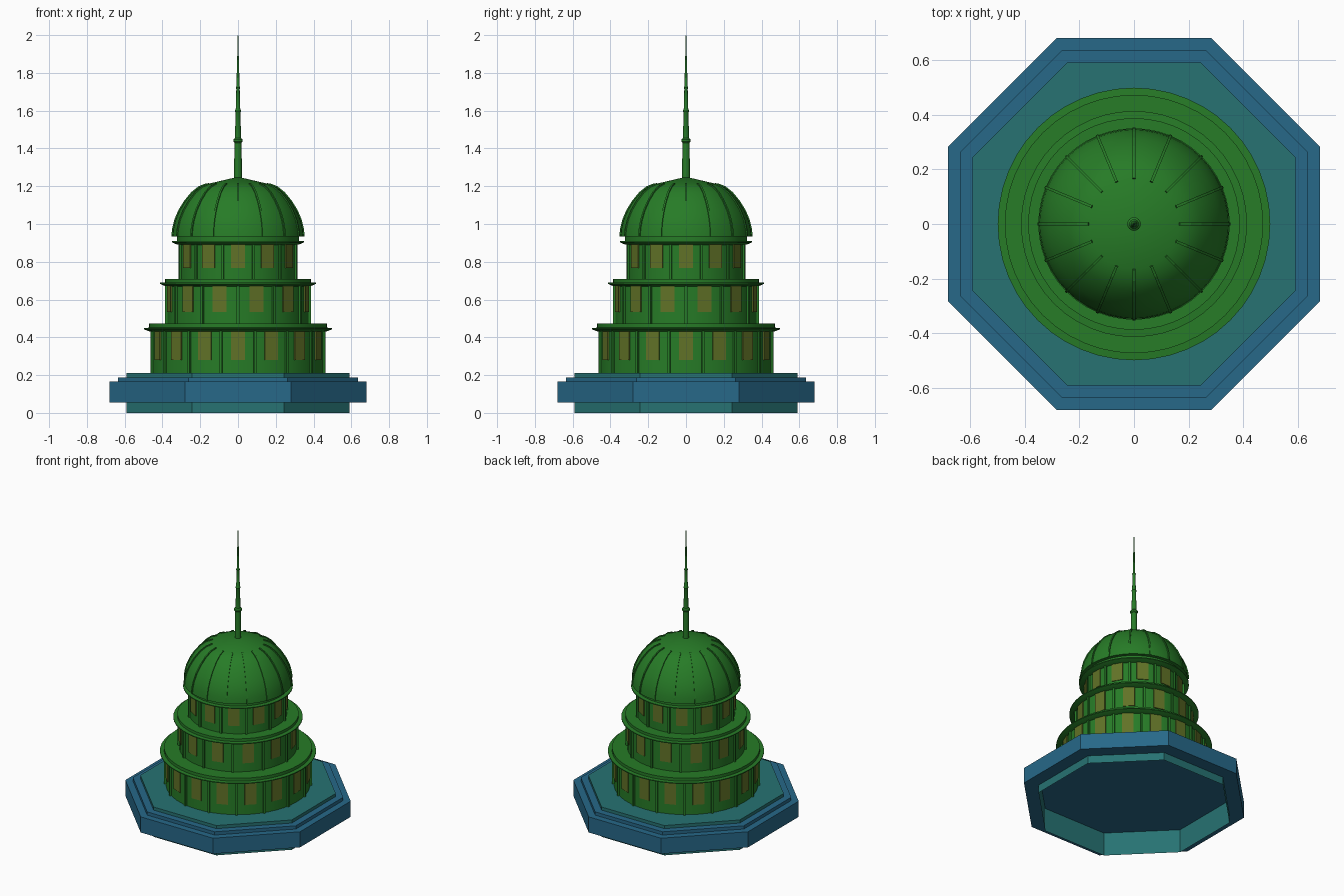
import bpy, bmesh
from math import sin, cos, pi, radians
from mathutils import Matrix, Vector

if "Cube" in bpy.data.objects:
    bpy.data.objects.remove(bpy.data.objects["Cube"])


def material(name, rgb):
    m = bpy.data.materials.new(name)
    m.diffuse_color = (*rgb, 1)
    m.use_nodes = True
    m.node_tree.nodes["Principled BSDF"].inputs["Base Color"].default_value = m.diffuse_color
    return m


GREEN = material("green", (0.02, 0.20, 0.02))
BLUE = material("blue", (0.02, 0.14, 0.25))
TEAL = material("teal", (0.02, 0.17, 0.17))
OLIVE = material("olive", (0.12, 0.17, 0.02))


def finish(name, bm, mat, smooth=0):
    me = bpy.data.meshes.new(name)
    bmesh.ops.recalc_face_normals(bm, faces=bm.faces)
    bm.to_mesh(me)
    bm.free()
    me.materials.append(mat)
    ob = bpy.data.objects.new(name, me)
    bpy.context.collection.objects.link(ob)
    if smooth:
        bpy.ops.object.select_all(action='DESELECT')
        ob.select_set(True)
        bpy.context.view_layer.objects.active = ob
        bpy.ops.object.shade_smooth_by_angle(angle=radians(smooth))
    return ob


def lathe(name, profile, sides, mat, turn=0.0, smooth=0):
    """Revolve (radius, z) points around the z axis."""
    bm = bmesh.new()
    rings = []
    for r, z in profile:
        if r == 0:
            rings.append([bm.verts.new((0, 0, z))] * sides)
        else:
            rings.append([bm.verts.new((r * cos(turn + 2 * pi * i / sides),
                                        r * sin(turn + 2 * pi * i / sides), z))
                          for i in range(sides)])
    for a, b in zip(rings, rings[1:]):
        for i in range(sides):
            j = (i + 1) % sides
            bm.faces.new(list(dict.fromkeys((a[i], a[j], b[j], b[i]))))
    return finish(name, bm, mat, smooth)


def box_ring(name, count, offset, radius, size, z, mat):
    """Boxes of (depth, width, height) spaced evenly round a circle."""
    bm = bmesh.new()
    for i in range(count):
        m = (Matrix.Rotation(-pi / 2 + 2 * pi * (i + offset) / count, 4, 'Z')
             @ Matrix.Translation((radius, 0, z)) @ Matrix.Diagonal((*size, 1)))
        bmesh.ops.create_cube(bm, size=1, matrix=m)
    return finish(name, bm, mat)


# stepped octagonal base, hollow underneath
K = 1 / cos(pi / 8)


def octagon(name, profile, mat):
    return lathe(name, [(r * K, z) for r, z in profile], 8, mat, pi / 8)


octagon("base_core", [(0.59, 0), (0.59, 0.21), (0, 0.21)], TEAL)
octagon("base_lower_step", [(0.59, 0.055), (0.68, 0.055), (0.68, 0.165), (0.59, 0.165)], BLUE)
octagon("base_upper_step", [(0, 0.165), (0.635, 0.165), (0.635, 0.188), (0.59, 0.188)], BLUE)

# three round storeys: wall radius, bottom, rim height, top, window count, window offset
TIERS = [("lower", 0.46, 0.21, 0.445, 0.472, 16, 0.0),
         ("middle", 0.375, 0.47, 0.685, 0.71, 12, 0.5),
         ("upper", 0.312, 0.71, 0.905, 0.935, 12, 0.0)]
for name, r, z0, zr, z1, n, off in TIERS:
    lathe(name + "_wall", [(r, z0), (r, zr), (r, z1 - 0.002)], 48, GREEN, 0, 30)
    # thin projecting rim with a low parapet above it
    lathe(name + "_cornice", [(r, zr - 0.015), (r + 0.015, zr - 0.012), (r + 0.038, zr - 0.002),
                              (r + 0.038, zr + 0.004), (r + 0.012, zr + 0.006),
                              (r + 0.012, z1), (0, z1)], 48, GREEN, 0, 30)
    h = zr - 0.01 - z0
    box_ring(name + "_pilasters", n, off + 0.5, r + 0.003, (0.016, 0.014, h), z0 + h / 2, GREEN)
    box_ring(name + "_windows", n, off, r - 0.002, (0.012, 0.075, h * 0.68),
             z0 + h * 0.65, OLIVE)

# ribbed dome
DOME = [(0.347, 0.935), (0.343, 0.975), (0.332, 1.02), (0.311, 1.07), (0.28, 1.12),
        (0.243, 1.165), (0.205, 1.195), (0.165, 1.211), (0, 1.25)]
lathe("dome", [(0, 0.935)] + DOME, 48, GREEN, 0, 40)

# narrow ribs following the dome curve
bm = bmesh.new()
for i in range(16):
    rot = Matrix.Rotation(2 * pi * i / 16, 3, 'Z')
    prev = None
    for r, z in DOME[:-1]:
        out = Vector((r, 0, (z - 0.935) * 1.1)).normalized() * 0.006
        sec = [bm.verts.new(rot @ (Vector((r, y, z)) + out * s))
               for y, s in ((-0.005, -1), (-0.005, 1), (0.005, 1), (0.005, -1))]
        if prev:
            for k in range(4):
                bm.faces.new((prev[k], prev[(k + 1) % 4], sec[(k + 1) % 4], sec[k]))
        else:
            bm.faces.new(sec)
        prev = sec
    bm.faces.new(prev)
finish("dome_ribs", bm, GREEN)

# tapering spire with small collars
lathe("spire", [(0.021, 1.235), (0.019, 1.43), (0.025, 1.437), (0.025, 1.447), (0.016, 1.455),
                (0.013, 1.59), (0.017, 1.597), (0.012, 1.608), (0.009, 1.715), (0.012, 1.722),
                (0.008, 1.73), (0.005, 1.88), (0.003, 1.9), (0.002, 1.995), (0, 2.0)],
      16, GREEN, 0, 35)
